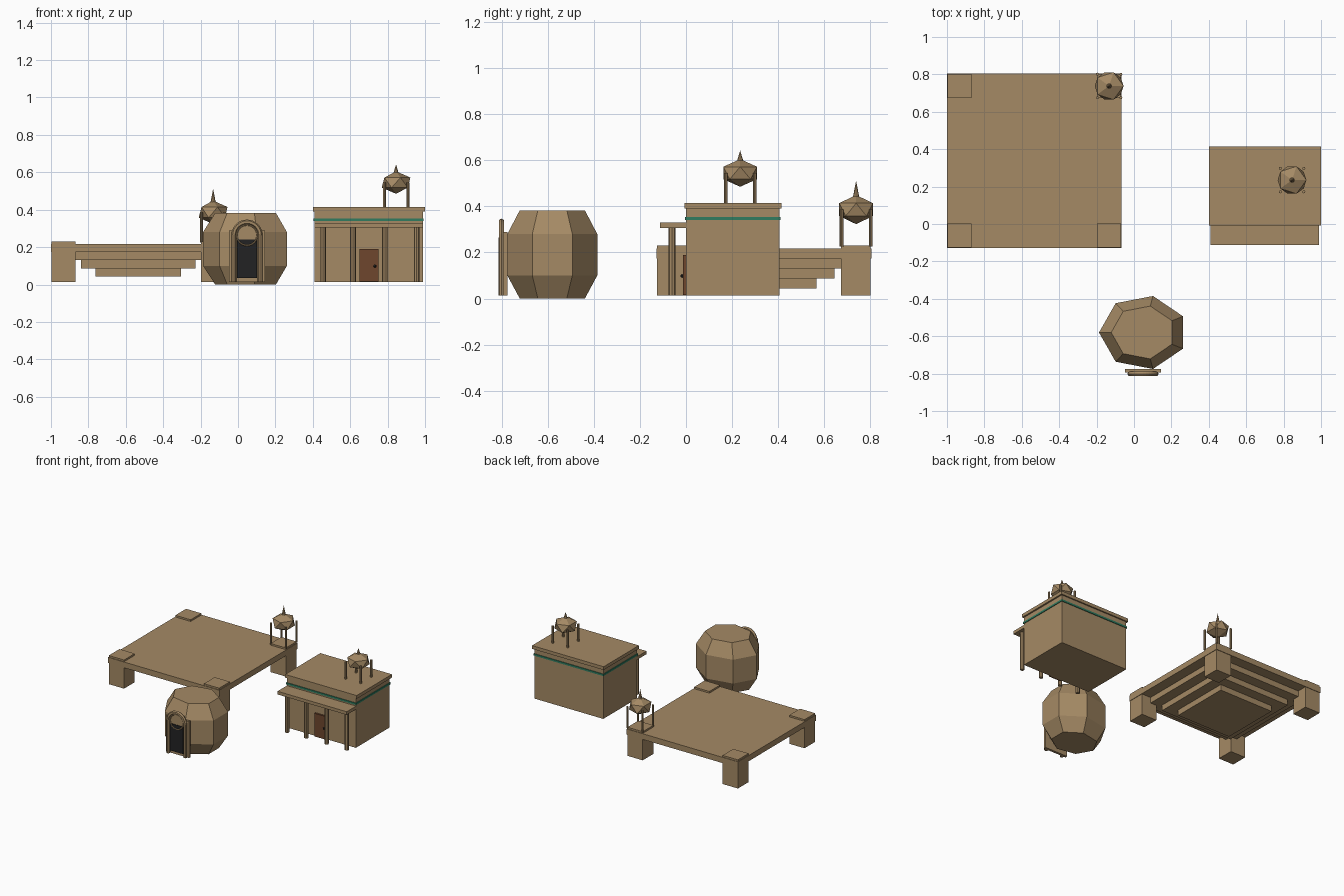
import bpy, bmesh, math
from mathutils import Matrix, Vector

cube = bpy.data.objects.get("Cube")
if cube:
    bpy.data.objects.remove(cube, do_unlink=True)


def material(name, rgb):
    m = bpy.data.materials.new(name)
    m.use_nodes = True
    m.diffuse_color = (*rgb, 1)
    m.node_tree.nodes["Principled BSDF"].inputs["Base Color"].default_value = (*rgb, 1)
    return m


SAND = material("sandstone", (0.376, 0.254, 0.130))
GREEN = material("green_trim", (0.03, 0.20, 0.115))
BROWN = material("brown_wood", (0.156, 0.061, 0.026))
BLACK = material("dark_opening", (0.016, 0.016, 0.017))


def finish(name, bm, mat, smooth=False):
    bmesh.ops.recalc_face_normals(bm, faces=bm.faces)
    me = bpy.data.meshes.new(name)
    bm.to_mesh(me)
    bm.free()
    me.materials.append(mat)
    ob = bpy.data.objects.new(name, me)
    bpy.context.collection.objects.link(ob)
    for p in me.polygons:
        p.use_smooth = smooth
    return ob


def box(name, x, y, z, mat=SAND):
    """Box from (min, max) pairs."""
    bm = bmesh.new()
    mid = Vector([(a + b) / 2 for a, b in (x, y, z)])
    size = [b - a for a, b in (x, y, z)]
    bmesh.ops.create_cube(bm, size=1, matrix=Matrix.Translation(mid) @ Matrix.Diagonal((*size, 1)))
    return finish(name, bm, mat)


def column(name, x, y, z0, z1, r, top=None, sides=8, mat=SAND):
    bm = bmesh.new()
    bmesh.ops.create_cone(bm, cap_ends=True, segments=sides, radius1=r,
                          radius2=r if top is None else top, depth=z1 - z0,
                          matrix=Matrix.Translation((x, y, (z0 + z1) / 2)))
    return finish(name, bm, mat)


def ring(name, x, y, z, major, minor, start, sweep, steps=16, sides=6):
    """Upright torus, or a part of one, facing the front."""
    bm = bmesh.new()
    loops = []
    closed = sweep >= 2 * math.pi
    for i in range(steps if closed else steps + 1):
        a = start + sweep * i / steps
        loop = []
        for j in range(sides):
            b = 2 * math.pi * j / sides
            r = major + minor * math.cos(b)
            loop.append(bm.verts.new((x + r * math.cos(a), y + minor * math.sin(b), z + r * math.sin(a))))
        loops.append(loop)
    pairs = list(zip(loops, loops[1:])) + ([(loops[-1], loops[0])] if closed else [])
    for p, q in pairs:
        for j in range(sides):
            k = (j + 1) % sides
            bm.faces.new((p[j], p[k], q[k], q[j]))
    if not closed:
        bm.faces.new(loops[0])
        bm.faces.new(loops[-1])
    return finish(name, bm, SAND)


def cupola(name, x, y, base, mid, half, tip):
    """Faceted dome on four posts with a spike."""
    bm = bmesh.new()
    bmesh.ops.create_icosphere(bm, subdivisions=1, radius=1,
                               matrix=Matrix.Translation((x, y, mid)) @ Matrix.Diagonal((0.086, 0.086, half, 1)))
    finish(name + "_dome", bm, SAND)
    column(name + "_spike", x, y, mid + half - 0.01, tip, 0.014, 0)
    for sx in (-1, 1):
        for sy in (-1, 1):
            column(name + "_post", x + sx * 0.063, y + sy * 0.063, base, mid, 0.008)


# Raised platform: stepped slabs, each lower one smaller
cx, cy = -0.533, 0.338
for i, half in enumerate((0.467, 0.387, 0.307, 0.228)):
    top = 0.217 - i * 0.0435
    box("platform_tier", (cx - half, cx + half), (cy - half, cy + half), (top - 0.0435, top))

# Platform legs and corner plates
for sx in (-1, 1):
    for sy in (-1, 1):
        lx, ly = cx + sx * 0.399, cy + sy * 0.399
        h = 0.064
        box("platform_leg", (lx - h, lx + h), (ly - h, ly + h), (0.013, 0.18))
        box("corner_plate", (lx - h, lx + h), (ly - h, ly + h), (0.21, 0.23))
cupola("platform_cupola", -0.133, 0.738, 0.225, 0.386, 0.063, 0.512)

# House: body, trim, roof and porch
box("house_body", (0.41, 0.988), (0.0, 0.405), (0.013, 0.395))
box("house_trim", (0.405, 0.993), (-0.005, 0.41), (0.34, 0.354), GREEN)
box("house_roof", (0.40, 1.0), (-0.007, 0.415), (0.39, 0.415))
box("porch_roof", (0.41, 0.99), (-0.112, 0.0), (0.306, 0.33))
for x in (0.455, 0.615, 0.785, 0.955):
    column("porch_column", x, -0.06, 0.013, 0.306, 0.015)
box("house_door", (0.65, 0.75), (-0.014, 0.0), (0.015, 0.19), BROWN)
bm = bmesh.new()
bmesh.ops.create_icosphere(bm, subdivisions=2, radius=0.008, matrix=Matrix.Translation((0.732, -0.017, 0.098)))
finish("door_knob", bm, BLACK)
cupola("house_cupola", 0.845, 0.235, 0.41, 0.545, 0.06, 0.643)

# Seven-sided rounded hut
bm = bmesh.new()
rows = []
for scale, z in ((0.724, 0.0), (1, 0.1), (1, 0.28), (0.724, 0.383)):
    row = []
    for i in range(7):
        a = math.pi + 2 * math.pi * i / 7
        row.append(bm.verts.new((0.049 + 0.236 * scale * math.cos(a), -0.58 + 0.2 * scale * math.sin(a), z)))
    rows.append(row)
for low, high in zip(rows, rows[1:]):
    for i in range(7):
        k = (i + 1) % 7
        bm.faces.new((low[i], low[k], high[k], high[i]))
bm.faces.new(rows[0])
bm.faces.new(rows[-1])
finish("hut", bm, SAND)

# Hut doorway: backing, opening, pillars and arch
ax, az = 0.048, 0.264
box("doorway_backing", (ax - 0.097, ax + 0.097), (-0.793, -0.774), (0.013, 0.288))
bm = bmesh.new()
bmesh.ops.create_cone(bm, cap_ends=True, segments=24, radius1=0.06, radius2=0.06, depth=0.008,
                      matrix=Matrix.Translation((ax, -0.795, az)) @ Matrix.Rotation(math.pi / 2, 4, "X"))
finish("arch_panel", bm, SAND)
box("hut_opening", (ax - 0.054, ax + 0.054), (-0.803, -0.794), (0.035, 0.24), BLACK)
for s in (-1, 1):
    column("doorway_pillar", ax + s * 0.07, -0.801, 0.013, az, 0.013)
ring("doorway_arch", ax, -0.801, az, 0.07, 0.013, 0, math.pi)
ring("arch_ring", ax, -0.803, az, 0.055, 0.004, 0, 2 * math.pi, 24)
